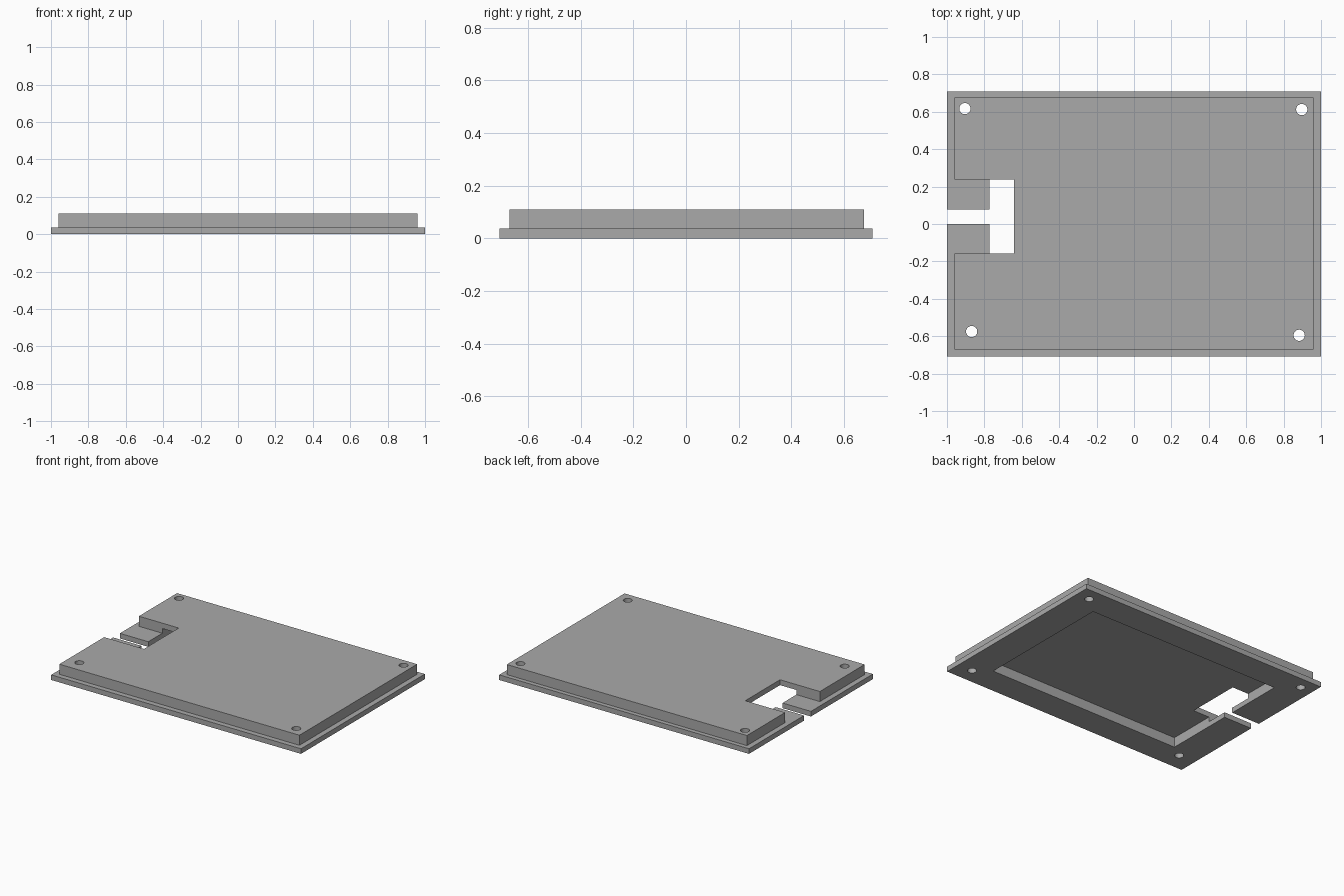
import bpy, bmesh
from mathutils import Matrix

if "Cube" in bpy.data.objects:
    bpy.data.objects.remove(bpy.data.objects["Cube"])

BASE_Z, TOP_Z, POCKET_Z = 0.037, 0.11, 0.071

grey = bpy.data.materials.new("plain grey")
grey.diffuse_color = (0.4, 0.4, 0.4, 1)
grey.use_nodes = True
grey.node_tree.nodes["Principled BSDF"].inputs["Base Color"].default_value = grey.diffuse_color


def new_object(name, bm):
    mesh = bpy.data.meshes.new(name)
    bm.to_mesh(mesh)
    bm.free()
    mesh.materials.append(grey)
    obj = bpy.data.objects.new(name, mesh)
    bpy.context.collection.objects.link(obj)
    return obj


def box(name, x0, x1, y0, y1, z0, z1):
    bm = bmesh.new()
    bmesh.ops.create_cube(bm, size=1)
    for v in bm.verts:
        v.co = (x1 if v.co.x > 0 else x0, y1 if v.co.y > 0 else y0, z1 if v.co.z > 0 else z0)
    return new_object(name, bm)


def peg(name, x, y, r):
    bm = bmesh.new()
    bmesh.ops.create_cone(bm, cap_ends=True, segments=32, radius1=r, radius2=r, depth=1,
                          matrix=Matrix.Translation((x, y, 0)))
    return new_object(name, bm)


def combine(body, tool, operation):
    mod = body.modifiers.new(operation.lower(), 'BOOLEAN')
    mod.operation, mod.object, mod.solver = operation, tool, 'EXACT'
    tool.hide_render = True
    bpy.context.view_layer.update()
    result = bpy.data.meshes.new_from_object(body.evaluated_get(bpy.context.evaluated_depsgraph_get()))
    body.modifiers.clear()
    body.data = result
    bpy.data.objects.remove(tool)


# Base flange with the raised lid on top
cover = box("cover_plate", -1, 1, -0.708, 0.708, 0, BASE_Z)
combine(cover, box("raised_lid", -0.961, 0.961, -0.67, 0.676, 0.01, TOP_Z), 'UNION')

# Notch in the lid's left edge, leaving the flange as two tabs
combine(cover, box("lid_notch", -1.1, -0.642, -0.158, 0.239, BASE_Z, 0.2), 'DIFFERENCE')

# Underside pocket
combine(cover, box("pocket", -0.773, 0.773, -0.51, 0.505, -0.1, POCKET_Z), 'DIFFERENCE')

# Slot between the two tabs
combine(cover, box("tab_slot", -1.1, -0.7, 0.0, 0.078, -0.1, 0.2), 'DIFFERENCE')

# Corner screw holes
for x, y in [(-0.904, 0.617), (0.897, 0.612), (-0.868, -0.575), (0.883, -0.595)]:
    combine(cover, peg("screw_hole", x, y, 0.03), 'DIFFERENCE')

bpy.context.view_layer.objects.active = cover
cover.select_set(True)
bpy.ops.object.shade_smooth_by_angle()
